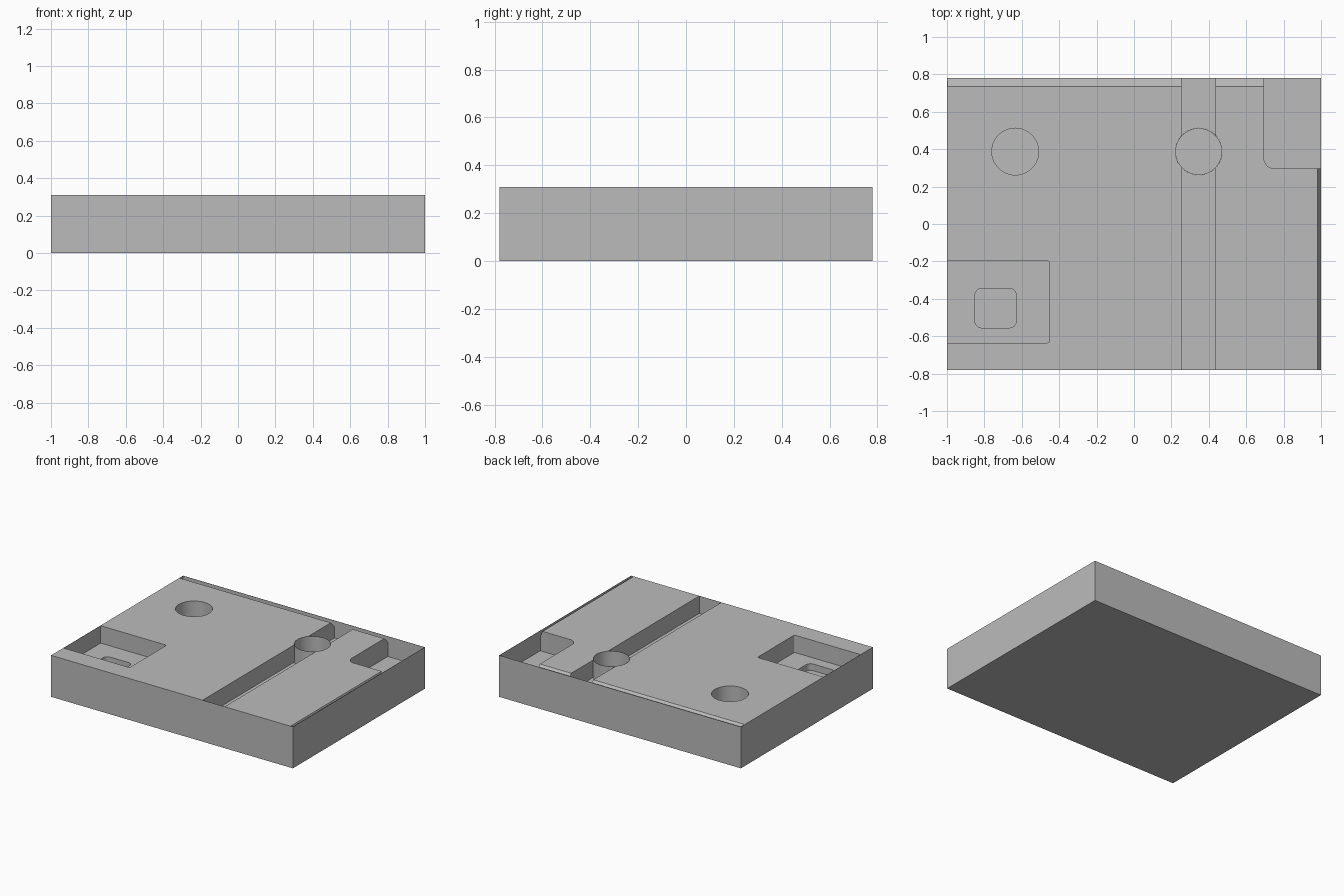
import bpy, bmesh, math
from mathutils import Matrix, Vector

cube = bpy.data.objects.get("Cube")
if cube:
    bpy.data.objects.remove(cube, do_unlink=True)

HX, HY, TOP = 1.0, 0.78, 0.31
SKIN = 0.002                       # thin outer walls that close the cuts
XL, XR, YF, YB = -HX + SKIN, HX - SKIN, -HY + SKIN, HY - SKIN
OVER = TOP + 0.1

grey = bpy.data.materials.new("plain grey")
grey.use_nodes = True
colour = (0.5, 0.5, 0.5, 1)
grey.diffuse_color = colour
grey.node_tree.nodes["Principled BSDF"].inputs["Base Color"].default_value = colour


def finish(name, bm):
    bmesh.ops.recalc_face_normals(bm, faces=bm.faces)
    mesh = bpy.data.meshes.new(name)
    bm.to_mesh(mesh)
    bm.free()
    mesh.materials.append(grey)
    obj = bpy.data.objects.new(name, mesh)
    bpy.context.collection.objects.link(obj)
    return obj


def box(name, x0, x1, y0, y1, z0, z1, radius=0, rounded=lambda x, y: True):
    """Box with its chosen upright edges rounded."""
    bm = bmesh.new()
    centre = Vector((x0 + x1, y0 + y1, z0 + z1)) / 2
    size = Matrix.Diagonal((x1 - x0, y1 - y0, z1 - z0, 1))
    bmesh.ops.create_cube(bm, size=1, matrix=Matrix.Translation(centre) @ size)
    if radius:
        edges = []
        for e in bm.edges:
            a, b = (v.co for v in e.verts)
            if abs(a.z - b.z) > 1e-4 and rounded(a.x - centre.x, a.y - centre.y):
                edges.append(e)
        bmesh.ops.bevel(bm, geom=edges, offset=radius, segments=6,
                        profile=0.5, affect='EDGES')
    return finish(name, bm)


def cylinder(name, x, y, radius, z0, z1):
    bm = bmesh.new()
    bmesh.ops.create_cone(bm, cap_ends=True, segments=64, radius1=radius,
                          radius2=radius, depth=z1 - z0,
                          matrix=Matrix.Translation((x, y, (z0 + z1) / 2)))
    return finish(name, bm)


def prism(name, profile, sweep):
    """Extrude a planar profile along a vector."""
    bm = bmesh.new()
    face = bm.faces.new([bm.verts.new(p) for p in profile])
    out = bmesh.ops.extrude_face_region(bm, geom=[face])["geom"]
    bmesh.ops.translate(bm, vec=sweep,
                        verts=[v for v in out if isinstance(v, bmesh.types.BMVert)])
    return finish(name, bm)


def cut(target, cutter):
    cutter.hide_render = True
    mod = target.modifiers.new("cut", 'BOOLEAN')
    mod.operation, mod.solver, mod.object = 'DIFFERENCE', 'EXACT', cutter
    bpy.context.view_layer.objects.active = target
    bpy.ops.object.modifier_apply(modifier=mod.name)
    bpy.data.objects.remove(cutter, do_unlink=True)


def smooth(obj):
    bpy.ops.object.select_all(action='DESELECT')
    obj.select_set(True)
    bpy.context.view_layer.objects.active = obj
    bpy.ops.object.shade_smooth_by_angle(angle=math.radians(30))


block = box("block", -HX, HX, -HY, HY, 0, TOP)

# Sloped strips along the back and the left edge
DROP = 0.045
cut(block, prism("back_slope",
                 [(XL, 0.735, TOP), (XL, YB, TOP - DROP), (XL, YB, OVER), (XL, 0.735, OVER)],
                 (0.71 - XL, 0, 0)))
cut(block, prism("left_slope",
                 [(0.98, YF, TOP), (XR, YF, TOP - DROP), (XR, YF, OVER), (0.98, YF, OVER)],
                 (0, 0.31 - YF, 0)))

# Long slot, stepped pocket and corner pocket
FLOOR = TOP - 0.13
cut(block, box("slot", 0.253, 0.435, YF, YB, FLOOR, OVER))
cut(block, box("front_pocket", XL, -0.452, -0.635, -0.198, FLOOR, OVER,
               0.01, lambda x, y: x > 0))
cut(block, box("small_recess", -0.85, -0.63, -0.555, -0.345, FLOOR - 0.05, OVER, 0.035))
cut(block, box("corner_pocket", 0.695, XR, 0.296, YB, TOP - 0.15, OVER,
               0.055, lambda x, y: x < 0 and y < 0))

# Round holes
HOLE_Y, HOLE_R, HOLE_Z = 0.387, 0.125, 0.08
for hole_x in (-0.635, 0.346):
    cut(block, cylinder("hole", hole_x, HOLE_Y, HOLE_R, HOLE_Z, OVER))
smooth(block)

# Thin sleeve standing where the slot crosses the hole
sleeve = cylinder("slot_sleeve", 0.346, HOLE_Y, HOLE_R - 0.0005, HOLE_Z + 0.001, TOP)
cut(sleeve, cylinder("sleeve_bore", 0.346, HOLE_Y, HOLE_R - 0.0025, 0, OVER))
smooth(sleeve)
